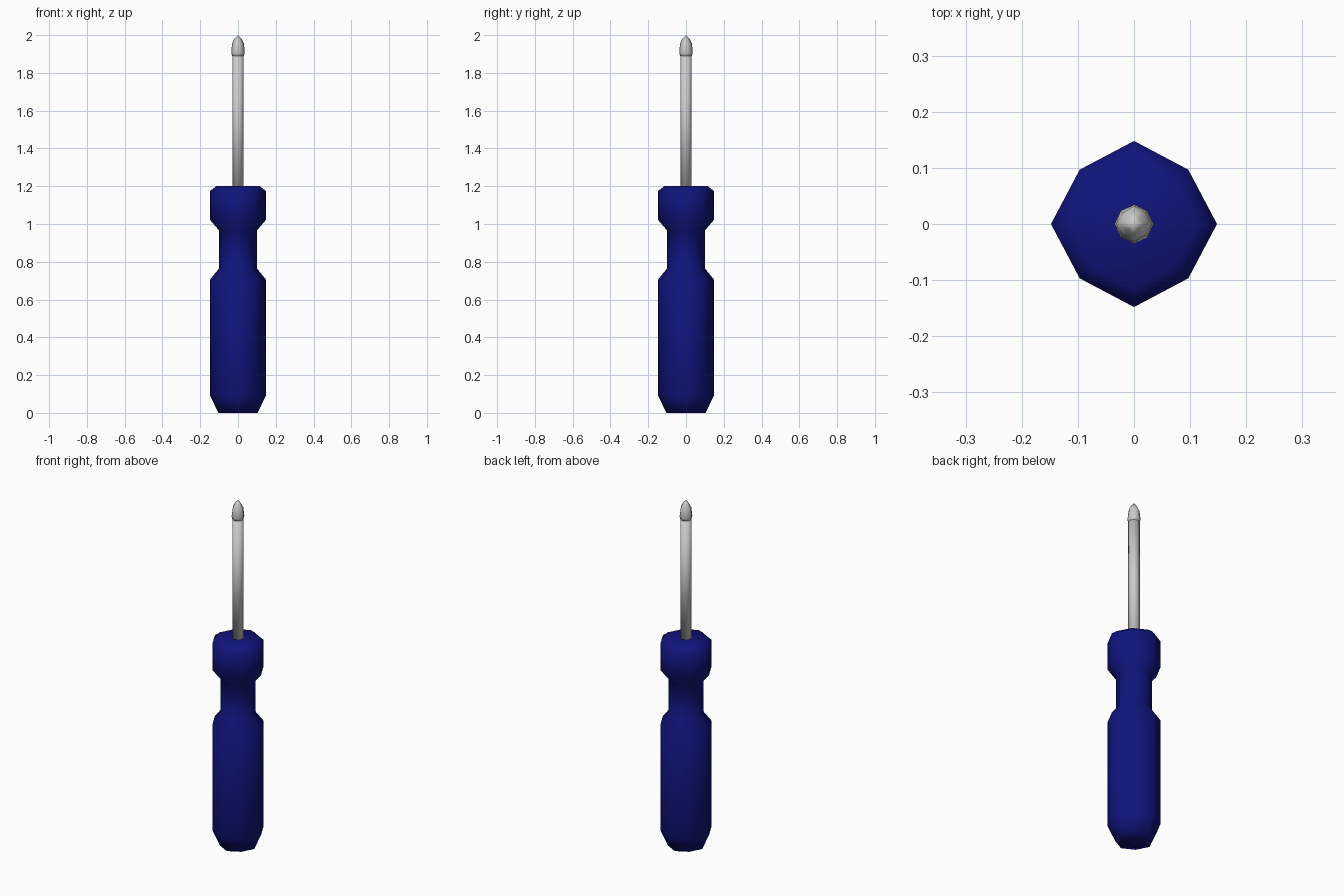
import bpy, bmesh
from math import sin, cos, pi

if "Cube" in bpy.data.objects:
    bpy.data.objects.remove(bpy.data.objects["Cube"])

SIDES = 8


def lathe(name, rings, apex=None, color=None):
    """Stack 8-sided rings of (z, axis radius, diagonal radius); cap or close to a point."""
    bm = bmesh.new()
    loops = []
    for z, r_axis, r_diag in rings:
        loops.append([bm.verts.new(((r_diag if i % 2 else r_axis) * cos(i * 2 * pi / SIDES),
                                    (r_diag if i % 2 else r_axis) * sin(i * 2 * pi / SIDES), z))
                      for i in range(SIDES)])
    for a, b in zip(loops, loops[1:]):
        for i in range(SIDES):
            j = (i + 1) % SIDES
            bm.faces.new((a[i], a[j], b[j], b[i]))
    bm.faces.new(loops[0][::-1])
    if apex is None:
        bm.faces.new(loops[-1])
    else:
        tip = bm.verts.new((0, 0, apex))
        for i in range(SIDES):
            bm.faces.new((loops[-1][i], loops[-1][(i + 1) % SIDES], tip))
    bmesh.ops.recalc_face_normals(bm, faces=bm.faces[:])
    for f in bm.faces:
        f.smooth = True
    mesh = bpy.data.meshes.new(name)
    bm.to_mesh(mesh)
    bm.free()
    obj = bpy.data.objects.new(name, mesh)
    bpy.context.collection.objects.link(obj)
    if color:
        mat = bpy.data.materials.new(name + "_paint")
        mat.diffuse_color = color
        mat.use_nodes = True
        mat.node_tree.nodes["Principled BSDF"].inputs["Base Color"].default_value = mat.diffuse_color
        mesh.materials.append(mat)
    return obj


# Handle: grip, narrow neck and collar, slightly squared octagon section
handle_profile = [(0, 0.104), (0.093, 0.148), (0.706, 0.148), (0.765, 0.10),
                  (0.966, 0.10), (1.022, 0.148), (1.175, 0.148), (1.2, 0.115)]
lathe("handle", [(z, r, r * 0.925) for z, r in handle_profile],
      color=(0.005, 0.007, 0.2, 1))

# Shaft
lathe("shaft", [(1.18, 0.03, 0.03), (1.89, 0.03, 0.03)])

# Cross-point tip: ribs on the axes, grooves on the diagonals
lathe("cross_tip", [(1.885, 0.029, 0.029), (1.905, 0.035, 0.034), (1.955, 0.032, 0.028),
                    (1.98, 0.019, 0.014)], apex=2.0)
